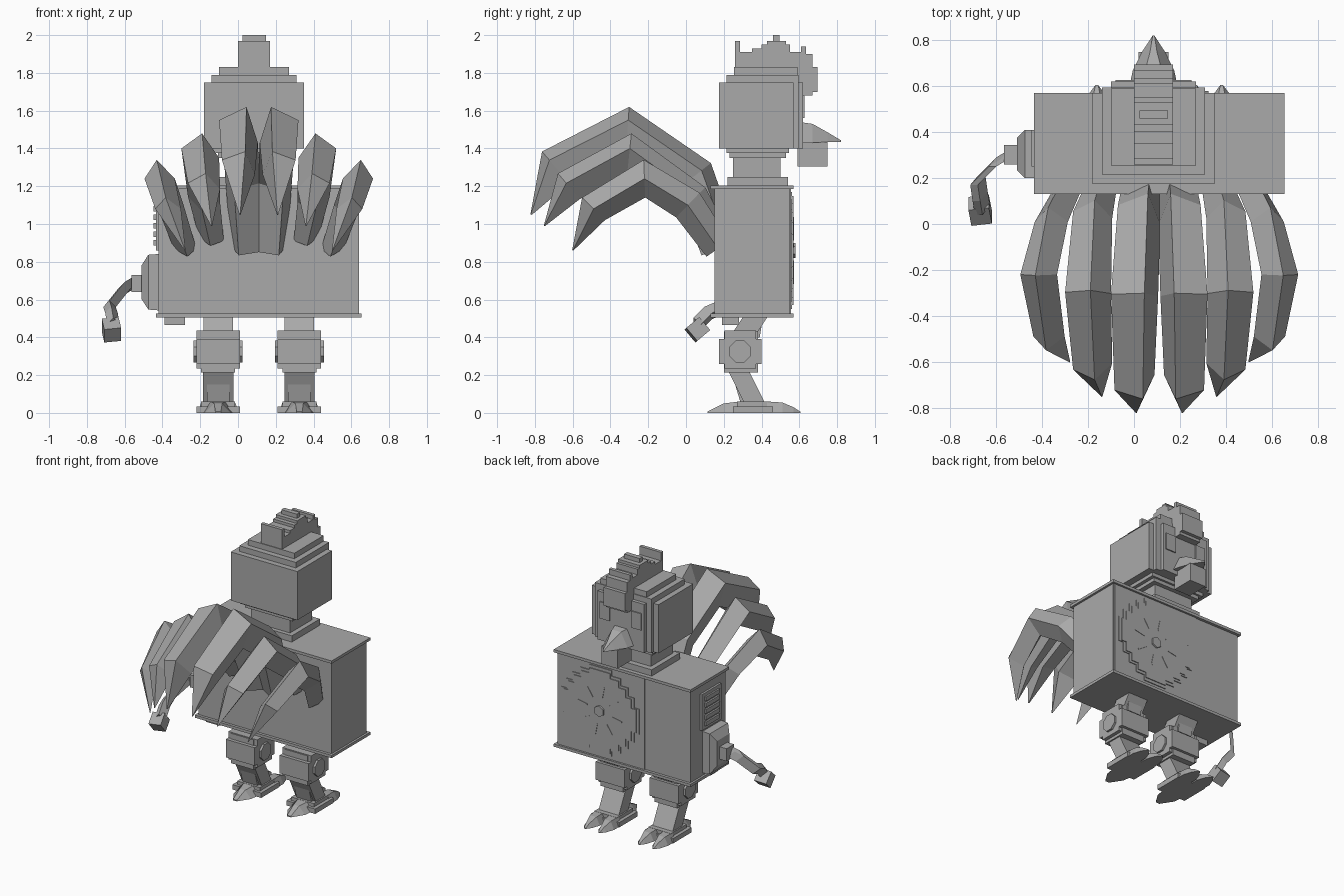
import bpy, bmesh, math
from mathutils import Vector, Matrix

cube = bpy.data.objects.get("Cube")
if cube:
    bpy.data.objects.remove(cube, do_unlink=True)

mat = bpy.data.materials.new("plain_grey")
mat.use_nodes = True
GREY = (0.4, 0.4, 0.4, 1)
mat.diffuse_color = GREY
mat.node_tree.nodes["Principled BSDF"].inputs["Base Color"].default_value = GREY


def finish(name, bm):
    bmesh.ops.recalc_face_normals(bm, faces=bm.faces)
    mesh = bpy.data.meshes.new(name)
    bm.to_mesh(mesh)
    bm.free()
    mesh.materials.append(mat)
    obj = bpy.data.objects.new(name, mesh)
    bpy.context.collection.objects.link(obj)
    return obj


def box(name, x, y, z, rot=None):
    """Box from (low, high) ranges, optionally turned about its centre."""
    bm = bmesh.new()
    bmesh.ops.create_cube(bm, size=1)
    size = Vector((x[1] - x[0], y[1] - y[0], z[1] - z[0]))
    mid = Vector((sum(x) / 2, sum(y) / 2, sum(z) / 2))
    turn = rot if rot else Matrix()
    for v in bm.verts:
        v.co = turn @ (v.co * size) + mid
    return finish(name, bm)


def loft(name, rings):
    """Skin matching rings of points and cap both ends."""
    bm = bmesh.new()
    rows = [[bm.verts.new(p) for p in ring] for ring in rings]
    n = len(rows[0])
    for a, b in zip(rows, rows[1:]):
        for i in range(n):
            j = (i + 1) % n
            bm.faces.new((a[i], a[j], b[j], b[i]))
    bm.faces.new(rows[0])
    bm.faces.new(rows[-1])
    return finish(name, bm)


def prism_x(name, profile, x0, x1):
    return loft(name, [[(x, y, z) for y, z in profile] for x in (x0, x1)])


def prism_y(name, profile, y0, y1):
    return loft(name, [[(x, y, z) for x, z in profile] for y in (y0, y1)])


def rect_y(x, y, w, z0, z1, top=1.0):
    return [(x - w, y, z0), (x + w, y, z0), (x + w * top, y, z1), (x - w * top, y, z1)]


def circle(a, b, r, n):
    return [(a + r * math.cos((i + .5) * math.tau / n),
             b + r * math.sin((i + .5) * math.tau / n)) for i in range(n)]


# Body
box("body", (-.42, .64), (.15, .55), (.51, 1.2))
for name, z in (("body_floor", .505), ("body_lid", 1.185)):
    box(name, (-.435, .655), (.13, .57), (z, z + .02))
box("underside_block", (-.39, -.28), (.19, .28), (.465, .51))

# Chest panel with stepped dial
CX, CZ = .29, .86
box("chest_panel", (-.06, .63), (.54, .556), (.525, 1.185))
steps = [.09, .16, .22, .27, .31]
quarter = []
for i in range(len(steps)):
    quarter.append((steps[-1 - i], steps[i]))
    if i < len(steps) - 1:
        quarter.append((steps[-2 - i], steps[i]))


def stepped(scale):
    pts = []
    for k in range(4):
        for a, b in quarter:
            for _ in range(k):
                a, b = -b, a
            pts.append((CX + a * scale, CZ + b * scale))
    return pts


prism_y("dial_rim", stepped(1), .55, .562)
prism_y("dial_face", stepped(.93), .55, .568)
prism_y("dial_knob", circle(CX, CZ, .04, 6), .55, .58)
for k in range(8):
    a = k * math.tau / 8 + .2
    mx, mz = CX + .14 * math.cos(a), CZ + .14 * math.sin(a)
    box("dial_tick", (mx - .04, mx + .04), (.565, .571), (mz - .004, mz + .004),
        Matrix.Rotation(-a, 4, 'Y'))

# Side vent with louvres
box("vent", (-.435, -.41), (.22, .44), (.86, 1.12))
for k in range(5):
    z = .885 + k * .045
    box("vent_slat", (-.447, -.43), (.25, .41), (z, z + .03))

# Crank
loft("crank_base", [[(x, .305 + sy * hy, .692 + sz * hz)
                     for sy, sz in ((-1, -1), (1, -1), (1, 1), (-1, 1))]
                    for x, hy, hz in ((-.41, .105, .15), (-.475, .105, .145), (-.51, .07, .09))])
box("crank_axle", (-.565, -.5), (.26, .345), (.64, .73))


def bar(name, points, r):
    rings = []
    for x, y, z in points:
        rings.append([(x + a * r, y + b * r * .6, z + c * r)
                      for a, b, c in ((-1, -1, 0), (0, 1, -1), (1, 1, 0), (0, -1, 1))])
    loft(name, rings)


bar("crank_arm", [(-.55, .30, .69), (-.60, .27, .66), (-.68, .19, .56),
                  (-.67, .12, .53), (-.66, .06, .47)], .033)
box("crank_handle", (-.715, -.625), (.015, .105), (.395, .485),
    Matrix.Rotation(.7, 4, 'X') @ Matrix.Rotation(.15, 4, 'Z'))

# Legs
for side, x in (("right", -.105), ("left", .325)):
    n = side + "_"
    prism_x(n + "thigh", [(.31, .52), (.44, .52), (.36, .40), (.23, .40)], x - .078, x + .078)
    prism_x(n + "thigh_core", [(.33, .52), (.41, .52), (.39, .40), (.26, .40)], x - .055, x + .055)
    box(n + "knee", (x - .115, x + .115), (.175, .40), (.26, .39))
    box(n + "knee_core", (x - .115, x + .115), (.205, .37), (.235, .435))
    box(n + "knee_band", (x - .09, x + .09), (.2, .38), (.215, .43))
    prism_x(n + "knee_bolt", circle(.285, .325, .062, 8), x - .13, x + .13)
    prism_x(n + "shin", [(.21, .25), (.32, .25), (.42, .05), (.31, .05)], x - .08, x + .08)
    prism_x(n + "shin_core", [(.23, .25), (.30, .25), (.40, .05), (.29, .05)], x - .06, x + .06)
    box(n + "sole", (x - .115, x + .115), (.25, .46), (0, .035))
    box(n + "ankle", (x - .09, x + .09), (.27, .45), (0, .06))
    for s in (-1, 1):
        t = x + s * .057
        loft(n + "toe", [rect_y(t, .43, .052, 0, .06, .6), rect_y(t, .51, .052, 0, .055, .5),
                         rect_y(t, .57, .032, 0, .03, .4), rect_y(t, .605, .006, 0, .006)])
    loft(n + "heel", [rect_y(x, .28, .08, 0, .06, .5), rect_y(x, .2, .07, 0, .05, .3),
                      rect_y(x, .115, .015, 0, .008)])

# Neck and stepped head
HX = .085


def head_box(name, w, y, z):
    box(name, (HX - w, HX + w), y, z)


head_box("neck_foot", .19, (.22, .54), (1.2, 1.25))
head_box("neck", .155, (.25, .5), (1.2, 1.4))
head_box("neck_collar", .19, (.23, .53), (1.35, 1.38))
head_box("neck_top", .215, (.215, .545), (1.375, 1.41))
head_box("head", .265, (.175, .57), (1.4, 1.75))
head_box("head_step", .225, (.215, .595), (1.4, 1.79))
head_box("head_crown", .185, (.255, .59), (1.4, 1.83))
head_box("face", .185, (.5, .62), (1.4, 1.75))
for s in (-1, 1):
    ex = HX + s * .125
    box("eye_plate", (ex - .04, ex + .04), (.61, .628), (1.56, 1.68))

# Comb
comb = [(.26, 1.8), (.26, 1.97), (.285, 1.97), (.285, 1.91), (.35, 1.91), (.35, 1.93),
        (.4, 1.93), (.4, 1.95), (.43, 1.95), (.43, 1.97), (.53, 1.97), (.53, 1.95),
        (.55, 1.95), (.55, 1.91), (.61, 1.91), (.61, 1.94), (.635, 1.94), (.635, 1.9),
        (.67, 1.9), (.67, 1.83), (.695, 1.83), (.695, 1.7), (.67, 1.7), (.67, 1.68),
        (.58, 1.68), (.58, 1.8)]
prism_x("comb", comb, HX - .085, HX + .085)
head_box("comb_peak", .062, (.46, .495), (1.95, 2.0))

# Beak and wattle
loft("beak", [rect_y(HX, .6, .105, 1.43, 1.54, .5), rect_y(HX, .67, .09, 1.43, 1.53, .4),
              rect_y(HX, .75, .05, 1.435, 1.485, .3), rect_y(HX, .82, .004, 1.435, 1.443)])
head_box("wattle", .065, (.59, .75), (1.305, 1.435))

# Tail feathers: (offsets of the four section corners, path of x, y, z, scale)
feathers = {
    "inner": ([(.045, .13), (-.10, .06), (-.045, -.13), (.105, -.06)],
              [(.04, .18, .87, .8), (.02, .04, 1.25, .9), (0, -.31, 1.49, 1),
               (0, -.69, 1.30, .85), (.01, -.82, 1.05, .03)]),
    "middle": ([(.01, .105), (-.10, .025), (-.01, -.105), (.10, -.025)],
               [(-.14, .17, .92, .65), (-.18, .04, 1.13, .85), (-.2, -.3, 1.375, 1),
                (-.18, -.62, 1.2, .85), (-.14, -.75, .99, .03)]),
    "outer": ([(-.015, .1), (-.08, 0), (.015, -.1), (.08, 0)],
              [(-.28, .17, .87, .75), (-.36, .01, 1.10, .9), (-.415, -.22, 1.24, 1),
               (-.37, -.49, 1.08, .85), (-.28, -.6, .86, .03)]),
}
for name, (section, path) in feathers.items():
    rings = []
    for i, (x, y, z, s) in enumerate(path):
        a, b = path[max(i - 1, 0)], path[min(i + 1, len(path) - 1)]
        tangent = Vector((a[1] - b[1], a[2] - b[2])).normalized()
        ny, nz = -tangent.y, tangent.x
        rings.append([(x + dx * s, y + dn * s * ny, z + dn * s * nz) for dx, dn in section])
    loft(name + "_feather_right", rings)
    loft(name + "_feather_left", [[(.22 - x, y, z) for x, y, z in r] for r in rings])
